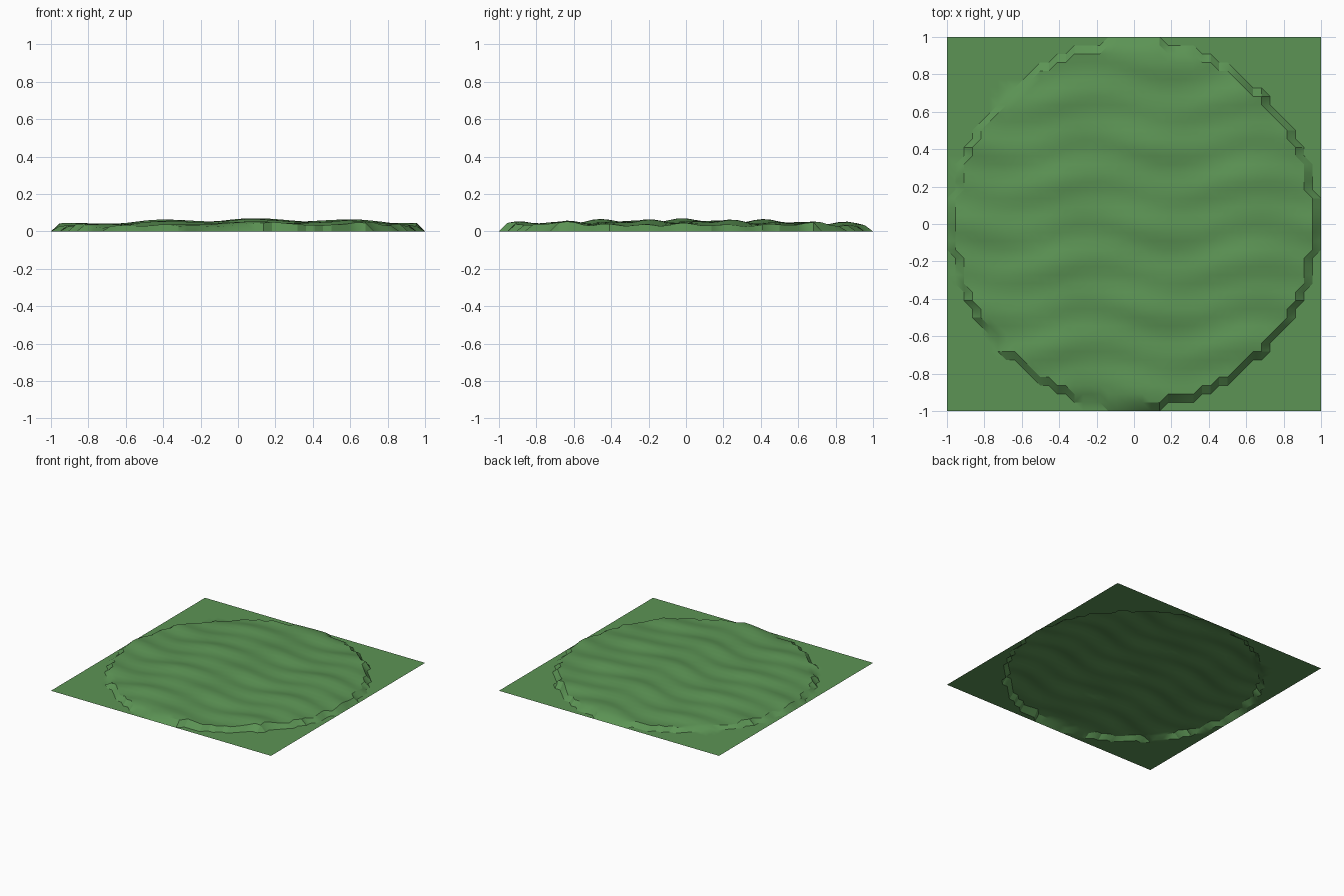
import bpy, bmesh
from math import sin, cos

if "Cube" in bpy.data.objects:
    bpy.data.objects.remove(bpy.data.objects["Cube"])

CELLS = 44        # grid resolution across 2 units
RADIUS = 0.965    # edge of the raised round meadow


def meadow_height(x, y):
    """Gentle dome with wavy ridges running along x."""
    dome = 0.031 + 0.023 * (1 - x * x - y * y) + 0.006 * x - 0.002 * y
    ridges = 0.006 * cos(28.5 * y + 1.2 * sin(7 * x))
    swells = 0.006 * cos(14.3 * y) * cos(6.5 * (x - 0.1))
    rolls = 0.005 * cos(12 * (x - 0.1))
    return max(0.004, dome + ridges + swells + rolls)


# ground sheet: flat corners, raised rippled disc in the middle
bm = bmesh.new()
bmesh.ops.create_grid(bm, x_segments=CELLS, y_segments=CELLS, size=1.0)
for v in bm.verts:
    x, y = v.co.x, v.co.y
    if x * x + y * y < RADIUS ** 2:
        v.co.z = meadow_height(x, y)
bmesh.ops.triangulate(bm, faces=bm.faces[:])
mesh = bpy.data.meshes.new("grass_ground")
bm.to_mesh(mesh)
bm.free()
ground = bpy.data.objects.new("grass_ground", mesh)
bpy.context.collection.objects.link(ground)

# grass colour
grass = bpy.data.materials.new("grass_green")
grass.diffuse_color = (0.107, 0.296, 0.09, 1)
grass.use_nodes = True
grass.node_tree.nodes["Principled BSDF"].inputs["Base Color"].default_value = grass.diffuse_color
mesh.materials.append(grass)

# smooth ripples, crisp rim
bpy.context.view_layer.objects.active = ground
ground.select_set(True)
bpy.ops.object.shade_smooth_by_angle(angle=0.52)
